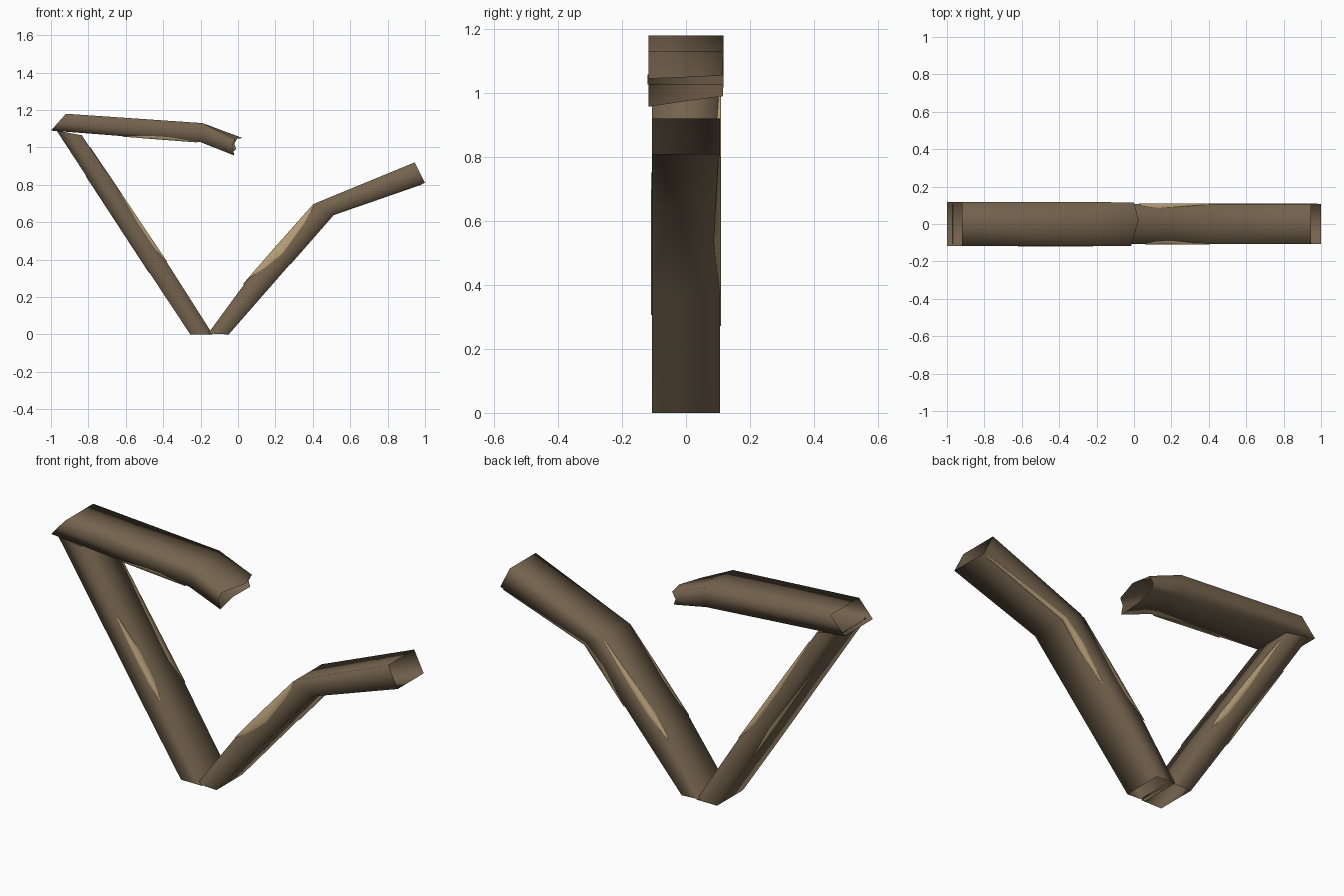
import bpy
import bmesh

if "Cube" in bpy.data.objects:
    bpy.data.objects.remove(bpy.data.objects["Cube"])


def material(name, rgb):
    m = bpy.data.materials.new(name)
    m.diffuse_color = (*rgb, 1)
    m.use_nodes = True
    m.node_tree.nodes["Principled BSDF"].inputs["Base Color"].default_value = m.diffuse_color
    return m


BARK = material("brown bark", (0.175, 0.125, 0.075))
WOOD = material("tan wood", (0.46, 0.335, 0.18))


def finish(name, bm, mat):
    me = bpy.data.meshes.new(name)
    bm.to_mesh(me)
    bm.free()
    me.materials.append(mat)
    ob = bpy.data.objects.new(name, me)
    bpy.context.collection.objects.link(ob)


def branch(name, stations, h, tip=None):
    """Open, smooth, flat-sided tube; stations are (lower, upper) edge points."""
    rings = []
    for lo, up in stations:
        rings.append([(lo[0] + (up[0] - lo[0]) * a, b * h, lo[1] + (up[1] - lo[1]) * a)
                      for a, b in [(0, -1), (0, 0), (0, 1), (.5, 1), (1, 1), (1, 0), (1, -1), (.5, -1)]])
    if tip:
        rings.append(tip)
    bm = bmesh.new()
    loops = [[bm.verts.new(p) for p in r] for r in rings]
    for a, b in zip(loops, loops[1:]):
        for k in range(8):
            j = (k + 1) % 8
            bm.faces.new((a[k], a[j], b[j], b[k])).smooth = True
    bmesh.ops.recalc_face_normals(bm, faces=bm.faces)
    finish(name, bm, BARK)


def streak(name, path, y, n):
    """Worn strip folded over a branch corner.
    path: (x, z, width on the side, width on the broad face); n: inward direction."""
    e = 0.003
    s = 1 if y > 0 else -1
    bm = bmesh.new()
    rows = []
    for x, z, wn, wy in path:
        px, pz = x - n[0] * e, z - n[1] * e
        pts = [(px + n[0] * (wn + e), y + s * e, pz + n[1] * (wn + e)),
               (px, y + s * e, pz), (px, y - s * wy, pz)]
        rows.append([bm.verts.new(p) for p in pts])
    for a, b in zip(rows, rows[1:]):
        for k in (0, 1):
            f = bm.faces.new((a[k], a[k + 1], b[k + 1], b[k]))
            f.smooth = True
            f.normal_update()
            out = (0, s, 0) if k == 0 else (-n[0], 0, -n[1])
            if sum(p * q for p, q in zip(f.normal, out)) < 0:
                f.normal_flip()
    finish(name, bm, WOOD)


# Right branch, bent once
branch("right_branch", [
    ((-0.05, 0.0), (-0.16, 0.005)),
    ((0.14, 0.217), (0.055, 0.298)),
    ((0.27, 0.366), (0.20, 0.465)),
    ((0.51, 0.64), (0.41, 0.70)),
    ((1.0, 0.81), (0.945, 0.92))], 0.107)
INNER = (0.75, -0.66)
streak("right_streak_front", [
    (0.06, 0.304, .002, .001), (0.12, 0.373, .028, .014), (0.20, 0.465, .05, .018),
    (0.33, 0.611, .03, .005), (0.405, 0.695, .002, .001)], -0.107, INNER)
streak("right_streak_back", [
    (0.03, 0.269, .001, .001), (0.055, 0.298, .005, .012), (0.13, 0.384, .02, .022),
    (0.20, 0.465, .02, .017), (0.40, 0.689, .001, .003)], 0.107, INNER)
streak("right_streak_under", [
    (0.28, 0.377, .001, .001), (0.42, 0.537, .025, .02), (0.51, 0.64, .012, .015),
    (0.98, 0.803, .001, .006)], 0.107, (-0.66, 0.75))

# Left branch, rising to the top left
branch("left_branch", [
    ((-0.255, 0.0), (-0.135, 0.0)),
    ((-0.47, 0.325), (-0.38, 0.385)),
    ((-0.97, 1.09), (-0.835, 1.065))], 0.107)


def left_right_edge(z):
    return -0.38 - 0.669 * (z - 0.385)


def left_left_edge(z):
    return -0.47 - 0.6536 * (z - 0.325)


streak("left_streak_front", [(left_right_edge(z), z, a, b) for z, a, b in [
    (.385, .001, .002), (.47, .012, .028), (.60, .012, .03), (.75, .001, .002)]], -0.107, (-.83, -.55))
streak("left_streak_back", [(left_right_edge(z), z, a, b) for z, a, b in [
    (.39, .001, .002), (.50, .02, .03), (.70, .02, .025), (1.0, .001, .004)]], 0.107, (-.83, -.55))
streak("left_streak_under", [(left_left_edge(z), z, a, b) for z, a, b in [
    (.33, .001, .002), (.48, .012, .02), (.85, .001, .003)]], 0.107, (.83, .55))

# Top branch with a broken, notched tip
tip = [(-0.02, -0.117, 0.957), (-0.03, 0.0, 0.975), (-0.01, 0.115, 0.99), (-0.02, 0.115, 1.02),
       (0.0, 0.115, 1.055), (0.025, 0.02, 1.05), (-0.015, -0.117, 1.045), (-0.03, -0.117, 1.01)]
branch("top_branch", [
    ((-1.0, 1.09), (-0.92, 1.18)),
    ((-0.20, 1.028), (-0.19, 1.13))], 0.117, tip)
streak("top_streak", [(x, 1.09 - 0.0775 * (x + 1), a, b) for x, a, b in [
    (-.62, .001, .002), (-.48, .012, .025), (-.38, .014, .025), (-.22, .001, .002)]], -0.117, (0.08, 0.997))
